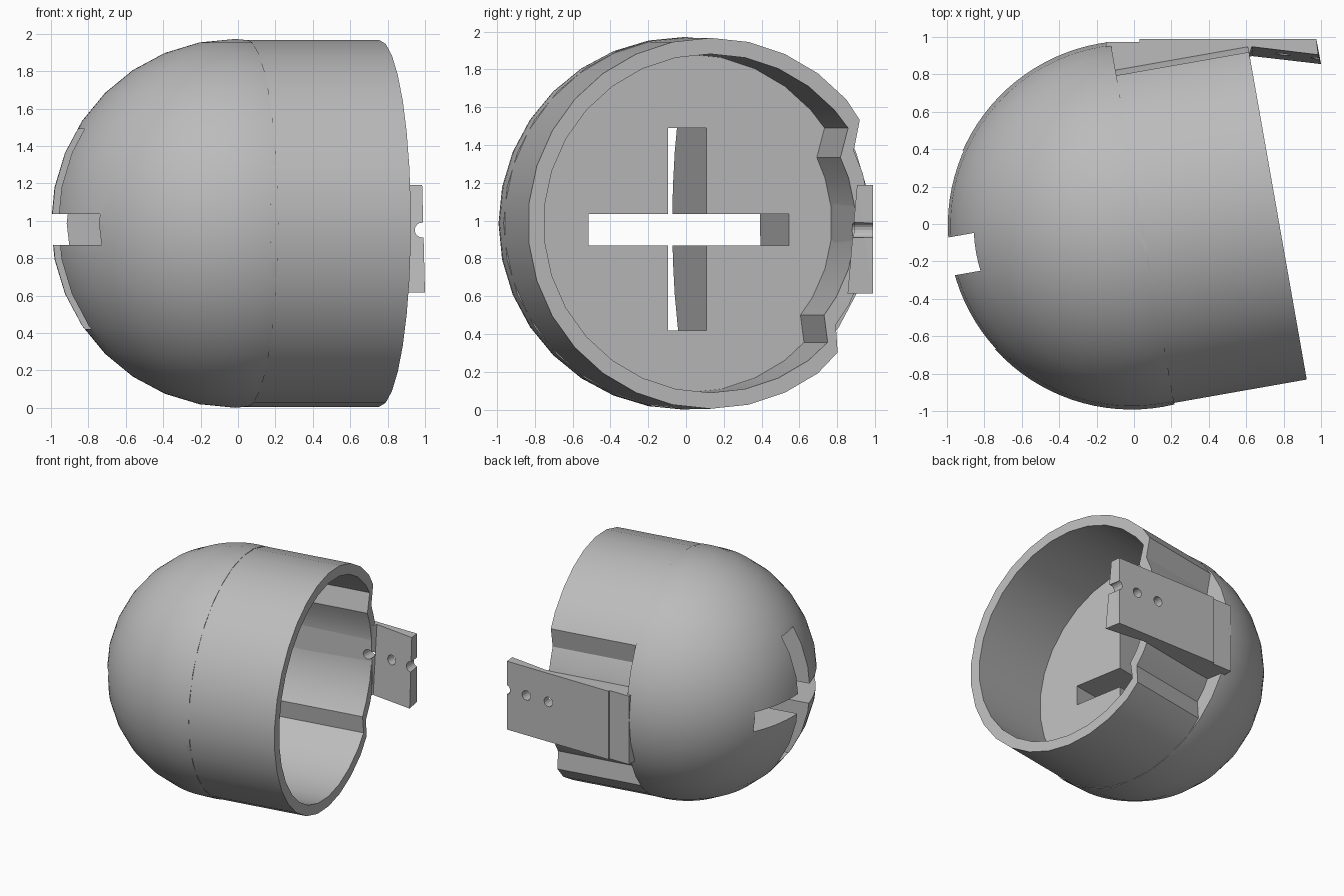
import bpy, bmesh, math
from mathutils import Matrix, Vector

cube = bpy.data.objects.get("Cube")
if cube:
    bpy.data.objects.remove(cube, do_unlink=True)

grey = bpy.data.materials.new("plain_grey")
grey.use_nodes = True
COLOUR = (0.5, 0.5, 0.5, 1)
grey.diffuse_color = COLOUR
grey.node_tree.nodes["Principled BSDF"].inputs["Base Color"].default_value = COLOUR

# Shell axis runs along local x, turned ten degrees about z
SHELL = Matrix.Translation((-0.014, -0.006, 0.986)) @ Matrix.Rotation(math.radians(10), 4, "Z")
FLOOR, RIM = 0.06, 0.78


def add_object(name, bm, matrix=Matrix()):
    bmesh.ops.recalc_face_normals(bm, faces=bm.faces)
    mesh = bpy.data.meshes.new(name)
    bm.to_mesh(mesh)
    bm.free()
    mesh.materials.append(grey)
    obj = bpy.data.objects.new(name, mesh)
    obj.matrix_world = matrix
    bpy.context.collection.objects.link(obj)
    return obj


def box(name, low, high, matrix=Matrix()):
    bm = bmesh.new()
    bmesh.ops.create_cube(bm, size=1)
    for v in bm.verts:
        v.co = Vector([lo if c < 0 else hi for c, lo, hi in zip(v.co, low, high)])
    return add_object(name, bm, matrix)


def wedge(name, top_outline, bottom_outline):
    """Solid between two outlines of (x, y) at the bracket's top and bottom."""
    bm = bmesh.new()
    top, bottom = [[bm.verts.new((x, y, z)) for x, y in pts]
                   for z, pts in ((HIGH, top_outline), (LOW, bottom_outline))]
    bm.faces.new(top)
    bm.faces.new(bottom)
    for i in range(len(top)):
        j = (i + 1) % len(top)
        bm.faces.new((top[i], top[j], bottom[j], bottom[i]))
    bmesh.ops.triangulate(bm, faces=bm.faces[:])
    return add_object(name, bm)


def activate(obj):
    bpy.ops.object.select_all(action="DESELECT")
    obj.select_set(True)
    bpy.context.view_layer.objects.active = obj


def cut(obj, cutters):
    activate(obj)
    for cutter in cutters:
        cutter.hide_render = True
        mod = obj.modifiers.new("cut", "BOOLEAN")
        mod.operation, mod.solver, mod.object = "DIFFERENCE", "EXACT", cutter
        bpy.ops.object.modifier_apply(modifier=mod.name)
        bpy.data.objects.remove(cutter, do_unlink=True)


def smooth(obj):
    activate(obj)
    bpy.ops.object.shade_smooth_by_angle(angle=math.radians(25))


# Solid domed end with a flat floor, finely divided around the upright axis
bm = bmesh.new()
bmesh.ops.create_uvsphere(bm, u_segments=100, v_segments=16, radius=0.986)
bmesh.ops.bisect_plane(bm, geom=bm.verts[:] + bm.edges[:] + bm.faces[:],
                       plane_co=(FLOOR, 0, 0), plane_no=(1, 0, 0), clear_outer=True)
bmesh.ops.holes_fill(bm, edges=[e for e in bm.edges if e.is_boundary])
dome = add_object("dome", bm, SHELL)

# Cross-shaped slots through the dome
cut(dome, [box("wide_slot", (-1.2, -0.527, -0.116), (0.2, 0.548, 0.05), SHELL),
           box("tall_slot", (-1.2, -0.1, -0.566), (0.2, 0.105, 0.504), SHELL)])
smooth(dome)

# Sleeve: ring section with a recessed panel on the back, swept to the rim
full = [(a, 0.981, 0.896) for a in range(42, 307, 12)]
recess = [(a, 0.86, 0.78) for a in (-38.5, -30, -18, -6, 6, 18, 26.5)]
section = full + [(-45, 0.966, 0.89)] + recess + [(34.3, 0.971, 0.895)]
bm = bmesh.new()
rings = []
for x in (FLOOR - 0.04, RIM):
    for layer in (1, 2):
        rings.append([bm.verts.new((x, s[layer] * math.cos(math.radians(s[0])),
                                    s[layer] * math.sin(math.radians(s[0])))) for s in section])
outer_start, inner_start, outer_end, inner_end = rings
for a, b in ((outer_start, outer_end), (outer_end, inner_end),
             (inner_end, inner_start), (inner_start, outer_start)):
    for i in range(len(section)):
        j = (i + 1) % len(section)
        bm.faces.new((a[i], a[j], b[j], b[i]))
sleeve = add_object("sleeve", bm, SHELL)
smooth(sleeve)

# Bracket plate, tapering from its thick free end and filled back to the recess
LOW, HIGH = 0.615, 1.19
outer_edge = [(0.03, 0.988), (0.975, 0.988)]
root = [(0.61, 0.89), (0.03, 0.785)]
plate = wedge("bracket_plate", outer_edge + [(0.985, 0.905), (0.63, 0.948)] + root,
              outer_edge + [(1.0, 0.855), (0.63, 0.898)] + root)


# Screw holes through the plate and the sleeve wall
def drill(x):
    bm = bmesh.new()
    bmesh.ops.create_cone(bm, cap_ends=True, segments=16, radius1=0.04, radius2=0.04, depth=0.6,
                          matrix=Matrix.Translation((x, 0.95, 0.95)) @ Matrix.Rotation(math.radians(90), 4, "X"))
    return add_object("drill", bm)


cut(plate, [drill(x) for x in (0.59, 0.795, 0.985)])
cut(sleeve, [drill(0.59)])

# Mounting tab joining the plate to the dome
tab = [(-0.15, 0.972), (0.03, 0.972), (0.03, 0.785), (-0.15, 0.76)]
wedge("mounting_tab", tab, tab)
